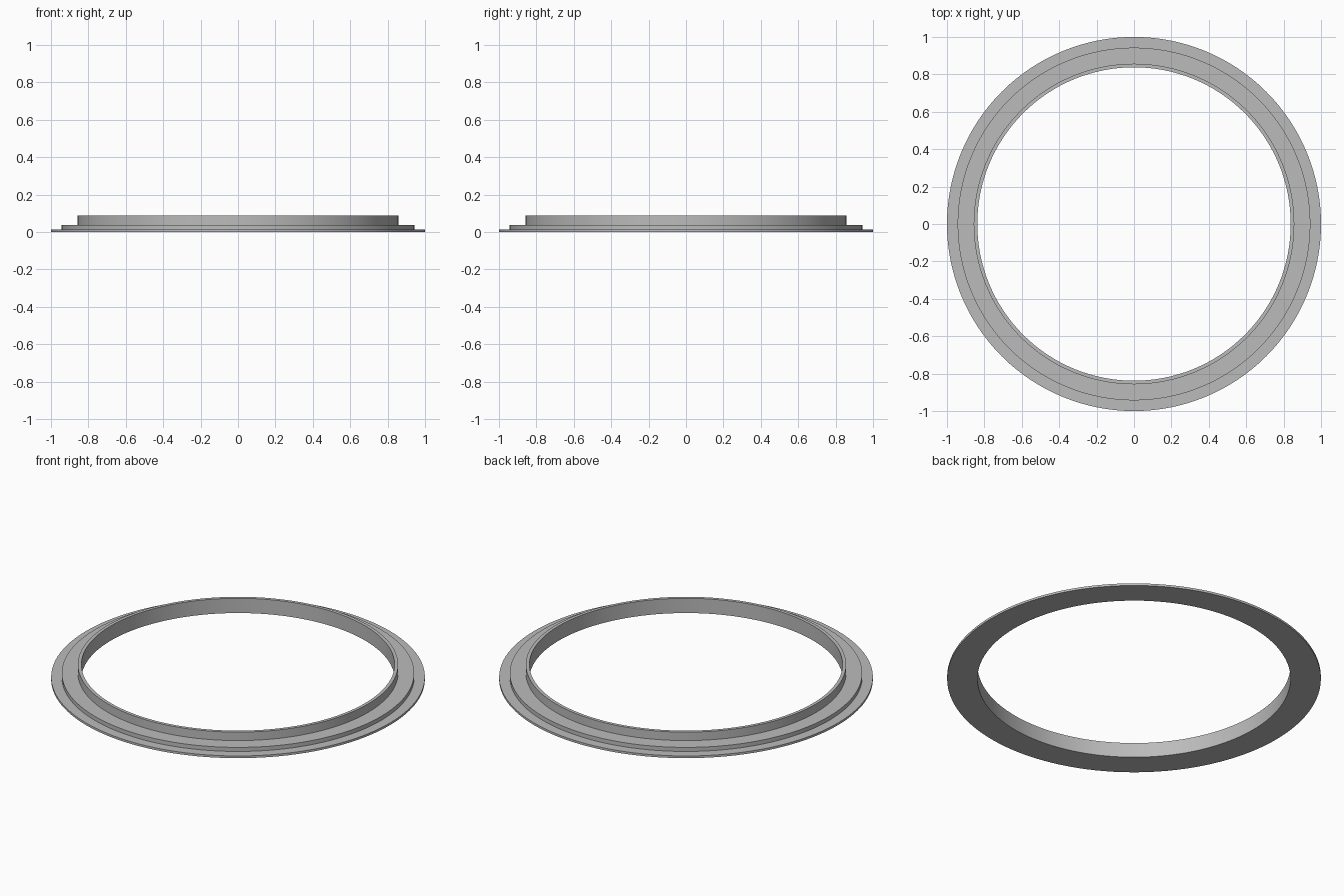
import bpy
import bmesh
import math

cube = bpy.data.objects.get("Cube")
if cube:
    bpy.data.objects.remove(cube, do_unlink=True)

SEGMENTS = 128

grey = bpy.data.materials.new("plain grey")
grey.use_nodes = True
colour = (0.5, 0.5, 0.5, 1.0)
grey.diffuse_color = colour
grey.node_tree.nodes["Principled BSDF"].inputs["Base Color"].default_value = colour


def lathe(name, profile):
    """Spin a closed (radius, height) profile around z."""
    bm = bmesh.new()
    rings = []
    for i in range(SEGMENTS):
        a = 2 * math.pi * i / SEGMENTS
        rings.append([bm.verts.new((r * math.cos(a), r * math.sin(a), z))
                      for r, z in profile])
    n = len(profile)
    for i in range(SEGMENTS):
        here, ahead = rings[i], rings[(i + 1) % SEGMENTS]
        for j in range(n):
            k = (j + 1) % n
            bm.faces.new((here[j], ahead[j], ahead[k], here[k]))
    bmesh.ops.recalc_face_normals(bm, faces=bm.faces[:])
    mesh = bpy.data.meshes.new(name)
    bm.to_mesh(mesh)
    bm.free()
    mesh.materials.append(grey)
    obj = bpy.data.objects.new(name, mesh)
    bpy.context.collection.objects.link(obj)
    bpy.ops.object.select_all(action="DESELECT")
    obj.select_set(True)
    bpy.context.view_layer.objects.active = obj
    bpy.ops.object.shade_smooth_by_angle(angle=math.radians(30))
    return obj


# Stepped ring: thin flange, raised step, then a thin upright collar
bore, collar, step, flange = 0.838, 0.857, 0.943, 1.0
flange_top, step_top, collar_top = 0.013, 0.037, 0.087
lathe("stepped_ring", [
    (bore, 0), (flange, 0), (flange, flange_top), (step, flange_top),
    (step, step_top), (collar, step_top), (collar, collar_top),
    (bore, collar_top),
])
